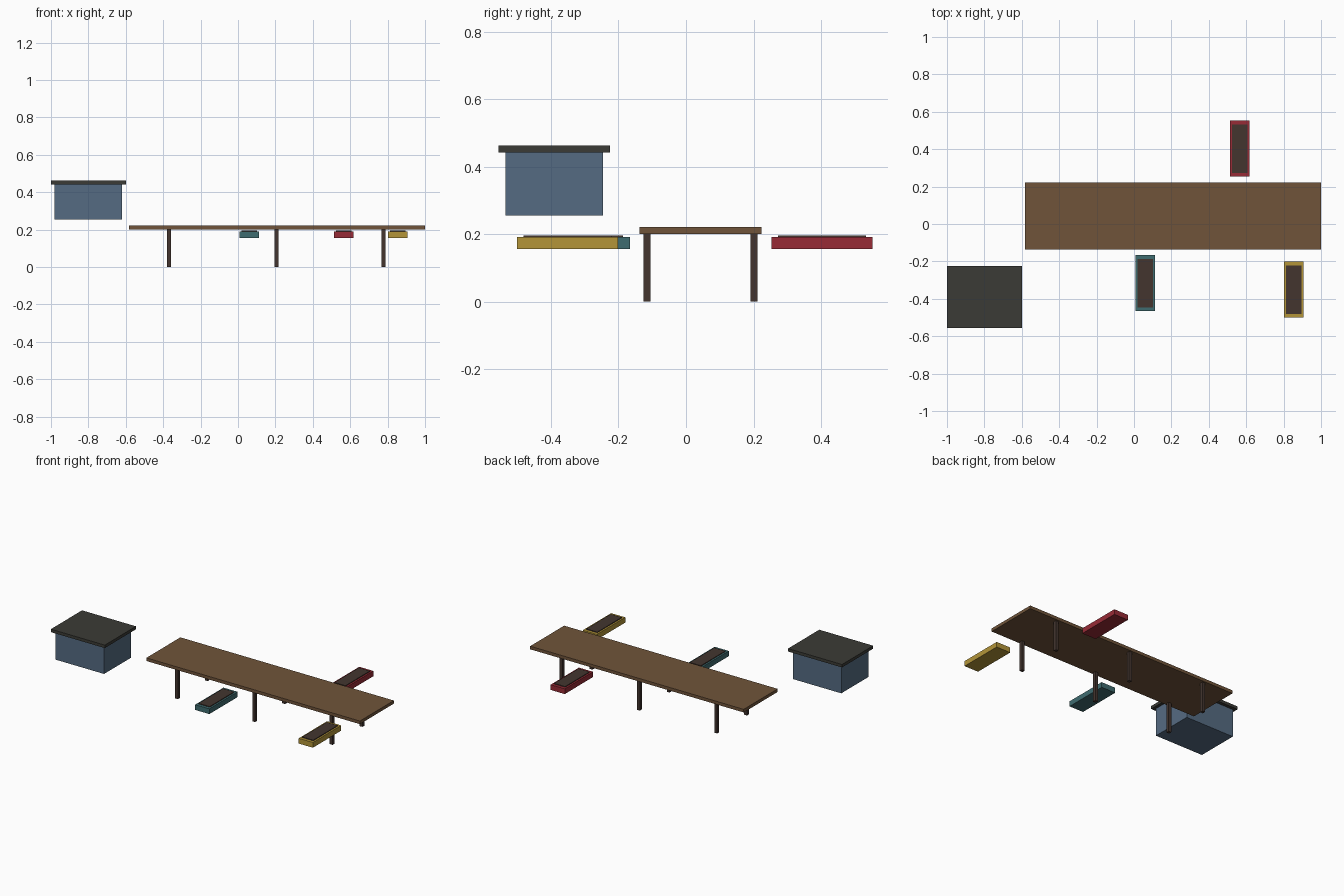
import bpy

if "Cube" in bpy.data.objects:
    bpy.data.objects.remove(bpy.data.objects["Cube"], do_unlink=True)


def material(name, hex_code):
    """Flat material from an sRGB hex code, stored as linear values."""
    srgb = [int(hex_code[i:i + 2], 16) / 255 for i in (0, 2, 4)]
    colour = [((c + 0.055) / 1.055) ** 2.4 for c in srgb] + [1.0]
    mat = bpy.data.materials.new(name)
    mat.use_nodes = True
    mat.diffuse_color = colour
    mat.node_tree.nodes["Principled BSDF"].inputs["Base Color"].default_value = colour
    return mat


def box(name, centre, size, bottom, top, mat):
    """Box from its plan centre, plan size and height range."""
    bpy.ops.mesh.primitive_cube_add(size=1, location=(*centre, (bottom + top) / 2))
    obj = bpy.context.object
    obj.name = name
    obj.scale = (*size, top - bottom)
    bpy.ops.object.transform_apply(location=False, rotation=False, scale=True)
    obj.data.materials.append(mat)
    return obj


deck_wood = material("deck brown", "70543A")
dark_wood = material("dark wood", "43352F")
roof_grey = material("roof charcoal", "3B3B36")
wall_blue = material("wall slate blue", "556B82")
boat_paint = {
    "teal": material("boat teal", "3F6C70"),
    "red": material("boat red", "972B36"),
    "yellow": material("boat yellow", "B39539"),
}

# Pier deck
DECK_X, DECK_Y = 0.208, 0.043
box("pier_deck", (DECK_X, DECK_Y), (1.584, 0.36), 0.2, 0.221, deck_wood)

# Two rows of square posts under the deck
for row, side in (("front", -1), ("back", 1)):
    for column, step in (("right", -1), ("middle", 0), ("left", 1)):
        centre = (DECK_X - 0.003 + step * 0.574, DECK_Y + side * 0.158)
        box(f"{row}_{column}_post", centre, (0.021, 0.021), 0, 0.2, dark_wood)

# Moored boats, each a hull with a raised dark inner panel
for colour, centre in (("teal", (0.061, -0.316)),
                       ("red", (0.565, 0.403)),
                       ("yellow", (0.854, -0.351))):
    box(f"{colour}_boat_hull", centre, (0.105, 0.3), 0.156, 0.191, boat_paint[colour])
    box(f"{colour}_boat_interior", centre, (0.082, 0.26), 0.18, 0.196, dark_wood)

# Cabin with an overhanging flat roof
CABIN = (-0.8, -0.39)
box("cabin_walls", CABIN, (0.36, 0.288), 0.255, 0.442, wall_blue)
box("cabin_roof", CABIN, (0.4, 0.33), 0.442, 0.462, roof_grey)
